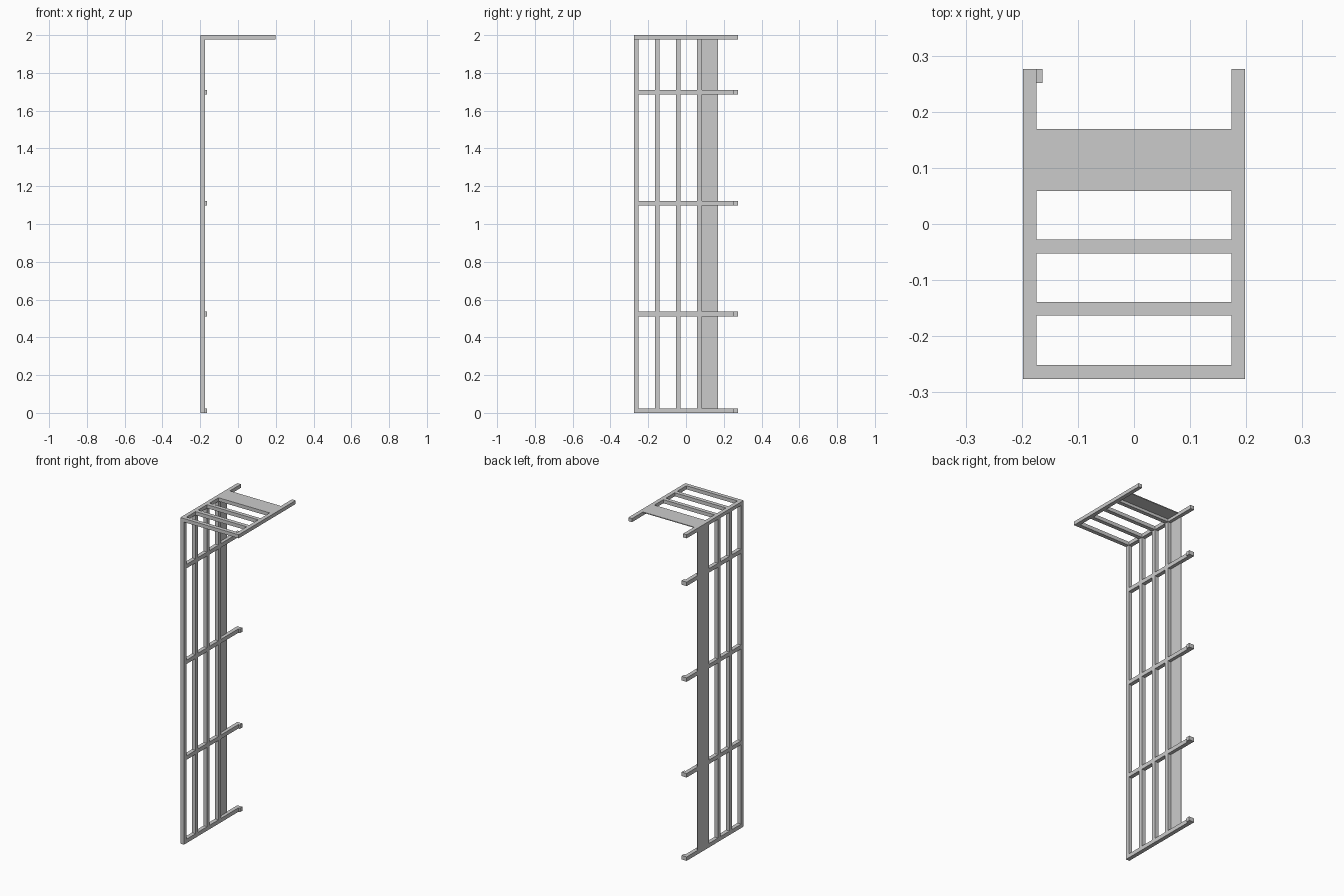
import bpy

if "Cube" in bpy.data.objects:
    bpy.data.objects.remove(bpy.data.objects["Cube"])

T = 0.0245                 # square bar thickness
X, Y, TOP = 0.198, 0.276, 2.0
SKIN = 0.005               # sheet panel thickness


def box(name, x0, x1, y0, y1, z0, z1):
    bpy.ops.mesh.primitive_cube_add(
        size=1, location=((x0 + x1) / 2, (y0 + y1) / 2, (z0 + z1) / 2))
    ob = bpy.context.object
    ob.name = name
    ob.scale = (x1 - x0, y1 - y0, z1 - z0)
    bpy.ops.object.transform_apply(location=False, rotation=False, scale=True)
    return ob


xin = -X + T               # inner face of the side frame
ztop = TOP - 0.022         # underside of the top frame
slats = [-0.1635, -0.0525, 0.059]
rungs = [0.0, 0.511, 1.098, 1.685]
panel_y = (slats[-1] + T, 0.169)

# Top frame: side rails, front bar, slats and sheet panel
for name, x0 in (("left", -X), ("right", X - T)):
    box(f"top_rail_{name}", x0, x0 + T, -Y, Y, ztop, TOP)
box("top_front_bar", xin, -xin, -Y, -Y + T, ztop, TOP)
for y in slats:
    box("top_slat", xin, -xin, y, y + T, ztop, TOP)
box("top_panel", xin, -xin, *panel_y, TOP - SKIN, TOP)

# Side frame: front upright
box("front_upright", -X, xin, -Y, -Y + T, 0, ztop)

# Side rungs with small end blocks turned inwards
for z in rungs:
    y0 = -Y + T
    box("side_rung", -X, xin, y0, Y, z, z + T)
    box("rung_end_block", xin, xin + 0.01, Y - T, Y, z, z + T)

# Slats and sheet panel filling each gap between rungs
for z, z1 in zip(rungs, rungs[1:] + [ztop]):
    for y in slats:
        box("side_slat", -X, xin, y, y + T, z + T, z1)
    box("side_panel", -X, -X + SKIN, *panel_y, z + T, z1)
